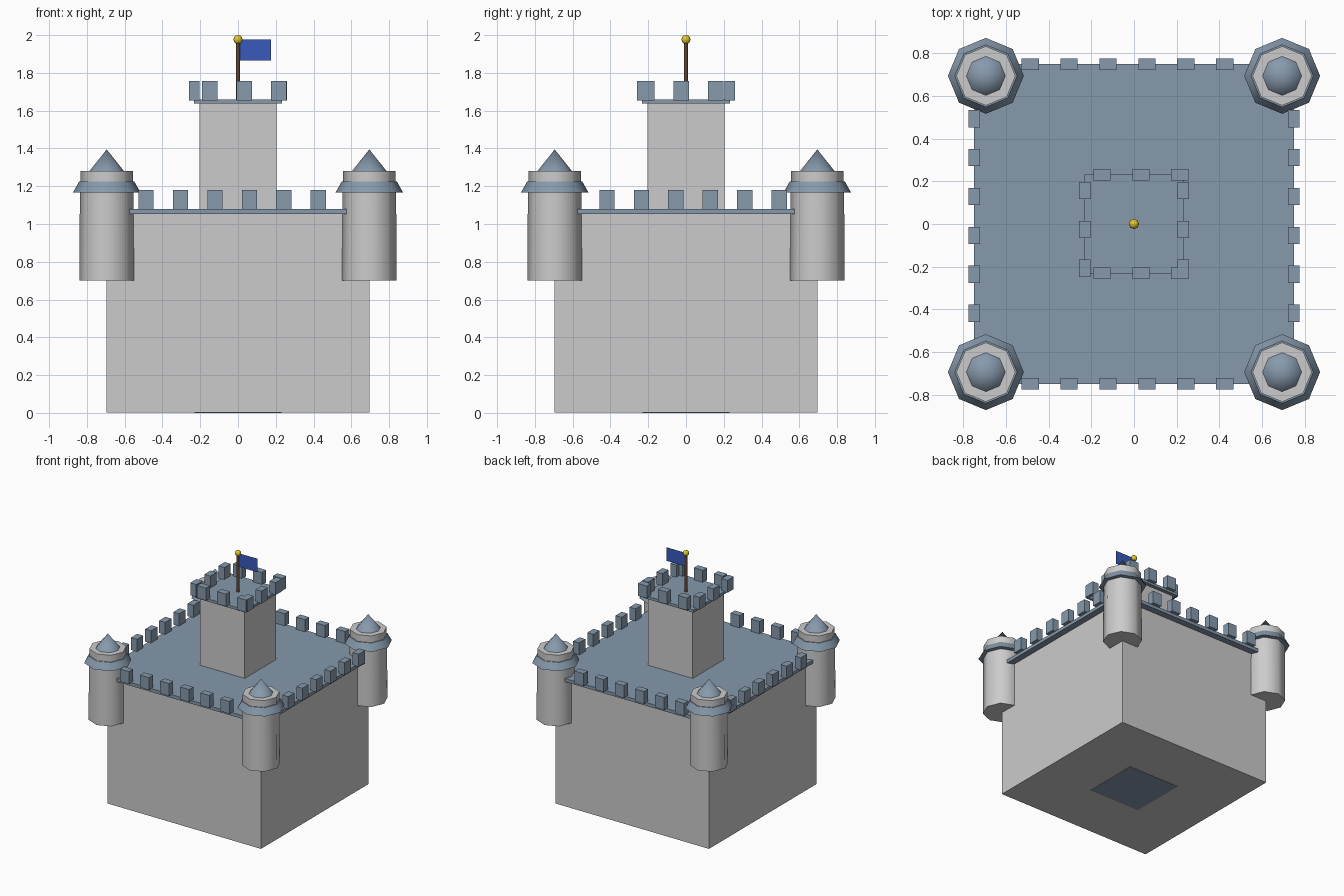
import bpy, bmesh
from math import radians
from mathutils import Matrix, Vector

if "Cube" in bpy.data.objects:
    bpy.data.objects.remove(bpy.data.objects["Cube"])


def material(name, rgb):
    m = bpy.data.materials.new(name)
    m.diffuse_color = (*rgb, 1)
    m.use_nodes = True
    m.node_tree.nodes["Principled BSDF"].inputs["Base Color"].default_value = m.diffuse_color
    return m


SLATE = material("slate", (0.24, 0.32, 0.41))
WOOD = material("wood", (0.12, 0.06, 0.035))
GOLD = material("gold", (0.78, 0.58, 0.02))
BLUE = material("blue_cloth", (0.04, 0.10, 0.50))


def add_box(bm, centre, size):
    bmesh.ops.create_cube(bm, size=1, matrix=Matrix.Translation(centre)
                          @ Matrix.Diagonal((*size, 1)))


def finish(name, bm, mat=None, smooth=False):
    mesh = bpy.data.meshes.new(name)
    bm.to_mesh(mesh)
    bm.free()
    ob = bpy.data.objects.new(name, mesh)
    bpy.context.collection.objects.link(ob)
    if mat:
        mesh.materials.append(mat)
    if smooth:
        bpy.ops.object.select_all(action='DESELECT')
        ob.select_set(True)
        bpy.context.view_layer.objects.active = ob
        bpy.ops.object.shade_smooth_by_angle(angle=radians(50))
    return ob


def block(name, half, z0, z1, mat=None):
    bm = bmesh.new()
    add_box(bm, (0, 0, (z0 + z1) / 2), (2 * half, 2 * half, z1 - z0))
    return finish(name, bm, mat)


def frustum(name, x, y, z0, z1, r0, r1, mat=None, sides=8):
    bm = bmesh.new()
    bmesh.ops.create_cone(bm, cap_ends=True, segments=sides, radius1=r0, radius2=r1,
                          depth=z1 - z0, matrix=Matrix.Translation((x, y, (z0 + z1) / 2)))
    return finish(name, bm, mat, True)


def battlements(name, edge, count, first_x, first_y, z0, z1):
    """Merlons along all four edges, stepping in +x and -y."""
    bm = bmesh.new()
    zc, h, step, w, d = (z0 + z1) / 2, z1 - z0, 0.1825, 0.081, 0.054
    for i in range(count):
        for s in (-1, 1):
            add_box(bm, (first_x + i * step, s * edge, zc), (w, d, h))
            add_box(bm, (s * edge, first_y - i * step, zc), (d, w, h))
    return finish(name, bm, SLATE)


# Main castle body and its roof
block("castle_body", 0.697, 0.002, 1.055)
block("base_plate", 0.23, 0.0, 0.02, SLATE)
block("castle_roof", 0.75, 1.053, 1.08, SLATE)
battlements("castle_battlements", 0.75, 6, -0.487, 0.494, 1.078, 1.18)

# Central keep
block("keep", 0.204, 1.06, 1.642)
block("keep_roof", 0.232, 1.637, 1.659, SLATE)
battlements("keep_battlements", 0.232, 3, -0.15, 0.157, 1.655, 1.757)

# Corner turrets: shaft, flared collar, upper drum, pointed roof
for x in (-0.695, 0.695):
    for y in (-0.695, 0.695):
        frustum("turret_shaft", x, y, 0.70, 1.18, 0.145, 0.142)
        frustum("turret_collar", x, y, 1.168, 1.225, 0.178, 0.146, SLATE)
        frustum("turret_drum", x, y, 1.20, 1.28, 0.139, 0.139)
        frustum("turret_roof", x, y, 1.278, 1.395, 0.093, 0.0, SLATE)

# Flagpole, finial and single-sheet flag
frustum("flagpole", 0, 0, 1.65, 1.97, 0.011, 0.011, WOOD)
bm = bmesh.new()
bmesh.ops.create_uvsphere(bm, u_segments=8, v_segments=6, radius=0.024,
                          matrix=Matrix.Translation((0, 0, 1.976)))
finish("finial", bm, GOLD, True)
bm = bmesh.new()
bm.faces.new([bm.verts.new(Vector((px, 0, pz))) for px, pz in
              ((0.008, 1.865), (0.175, 1.865), (0.175, 1.976), (0.008, 1.976))])
finish("flag", bm, BLUE)
